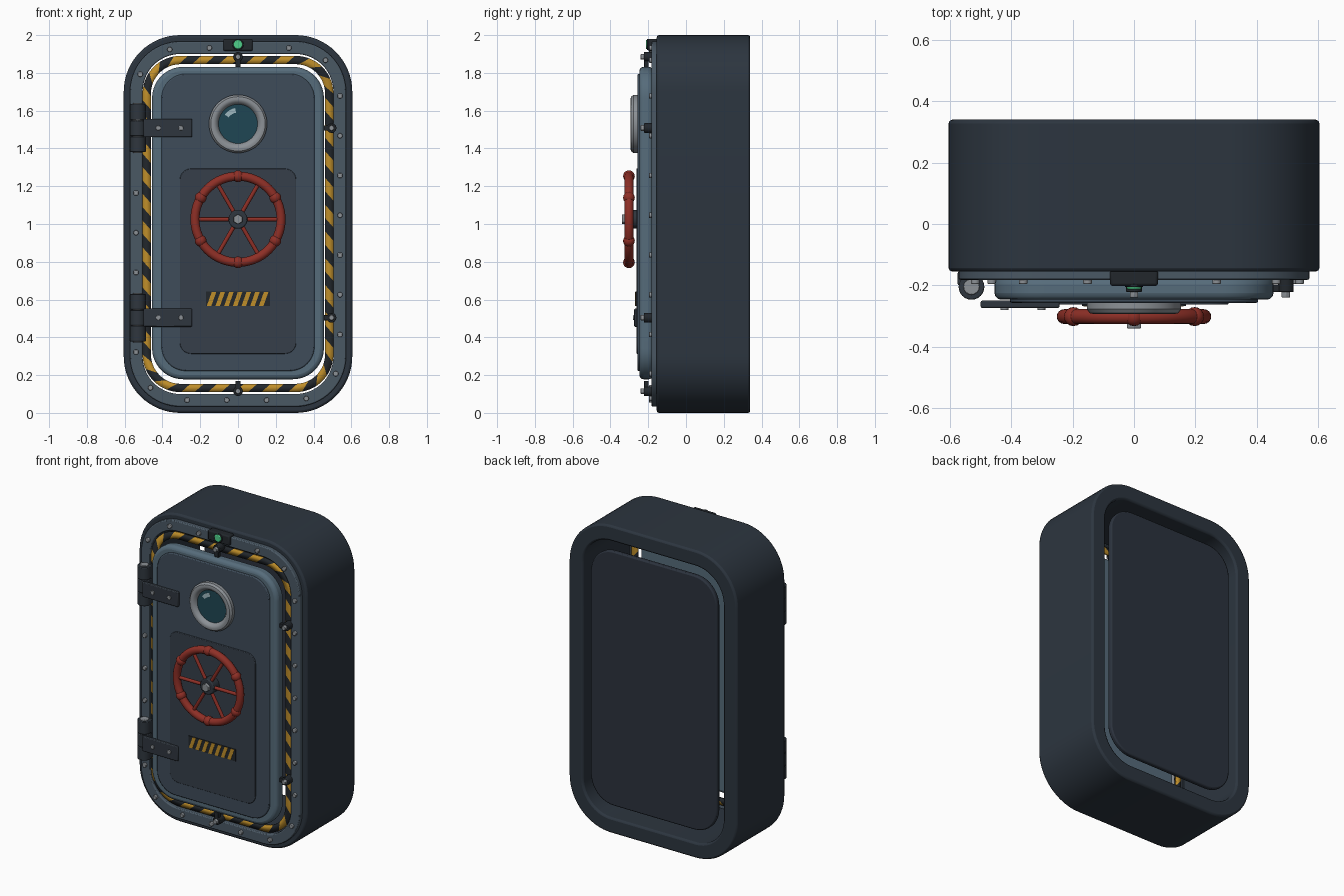
import bpy, bmesh, math
from math import sin, cos, pi, radians
from mathutils import Vector

if "Cube" in bpy.data.objects:
    bpy.data.objects.remove(bpy.data.objects["Cube"])

def mat(name, hexcol):
    m = bpy.data.materials.new(name)
    c = [int(hexcol[i:i + 2], 16) / 255 for i in (0, 2, 4)]
    m.diffuse_color = [((v + .055) / 1.055) ** 2.4 for v in c] + [1]
    m.use_nodes = True
    m.node_tree.nodes["Principled BSDF"].inputs["Base Color"].default_value = m.diffuse_color
    return m

HULL, FLANGE = mat("hull", "2C353F"), mat("flange", "4A5864")
RIM, PANEL, PLATE = mat("rim", "566C7B"), mat("panel", "3E4C5A"), mat("plate", "363F4A")
DARK, STEEL, RED = mat("dark", "22272C"), mat("steel", "8C9196"), mat("red", "8E2F26")
YELLOW, GLASS, GREEN = mat("yellow", "C08F2A"), mat("glass", "1F4654"), mat("green", "4FD08A")
SHINE, HINGE, BACK = mat("shine", "9FB8C0"), mat("hinge", "2F363E"), mat("backing", "2B323D")

def finish(name, bm, m, bevel=0, seg=2):
    bmesh.ops.recalc_face_normals(bm, faces=bm.faces)
    me = bpy.data.meshes.new(name)
    bm.to_mesh(me)
    bm.free()
    ob = bpy.data.objects.new(name, me)
    bpy.context.collection.objects.link(ob)
    me.materials.append(m)
    if bevel:
        b = ob.modifiers.new("bevel", "BEVEL")
        b.width, b.segments, b.limit_method, b.angle_limit = bevel, seg, "ANGLE", radians(40)
    bpy.ops.object.select_all(action="DESELECT")
    ob.select_set(True)
    bpy.context.view_layer.objects.active = ob
    bpy.ops.object.shade_smooth_by_angle(angle=radians(35))
    return ob

def rounded(hw, z0, z1, r, n=10):
    """Rounded rectangle in x,z, counter-clockwise seen from the front."""
    pts = []
    for cx, cz, a0 in ((hw - r, z1 - r, 0), (r - hw, z1 - r, 90), (r - hw, z0 + r, 180), (hw - r, z0 + r, 270)):
        for i in range(n + 1):
            a = radians(a0 + 90 * i / n)
            pts.append((cx + r * cos(a), cz + r * sin(a)))
    return pts

def prism(name, pts, y0, y1, m, bevel=0, hole=None, seg=2):
    """Extrude an x,z outline along y, optionally with a matching hole outline."""
    bm = bmesh.new()
    ring = lambda p, y: [bm.verts.new((x, y, z)) for x, z in p]
    a, b = ring(pts, y0), ring(pts, y1)
    n = len(pts)
    def bridge(p, q):
        for i in range(n):
            j = (i + 1) % n
            bm.faces.new((p[i], p[j], q[j], q[i]))
    bridge(a, b)
    if hole:
        c, d = ring(hole, y0), ring(hole, y1)
        bridge(a, c)
        bridge(b, d)
        bridge(c, d)
    else:
        bm.faces.new(a)
        bm.faces.new(b)
    return finish(name, bm, m, bevel, seg)

def box(name, x0, x1, y0, y1, z0, z1, m, bevel=.005):
    return prism(name, [(x0, z0), (x1, z0), (x1, z1), (x0, z1)], y0, y1, m, bevel)

def rod(name, p, q, r, m, sides=16, bevel=0):
    p, q = Vector(p), Vector(q)
    bm = bmesh.new()
    bmesh.ops.create_cone(bm, cap_ends=True, segments=sides, radius1=r, radius2=r, depth=(q - p).length)
    bmesh.ops.rotate(bm, verts=bm.verts, matrix=Vector((0, 0, 1)).rotation_difference(q - p).to_matrix())
    bmesh.ops.translate(bm, verts=bm.verts, vec=(p + q) / 2)
    return finish(name, bm, m, bevel)

def ball(name, c, r, m):
    bm = bmesh.new()
    bmesh.ops.create_uvsphere(bm, u_segments=16, v_segments=10, radius=r)
    bmesh.ops.translate(bm, verts=bm.verts, vec=c)
    return finish(name, bm, m)

def lathe(name, prof, x, z, m, n=48):
    """Closed (radius, y) profile spun about the y direction through x,z."""
    bm = bmesh.new()
    rings = [[bm.verts.new((x + r * cos(2 * pi * i / n), y, z + r * sin(2 * pi * i / n))) for r, y in prof]
             for i in range(n)]
    k = len(prof)
    for i in range(n):
        a, b = rings[i], rings[(i + 1) % n]
        for j in range(k):
            bm.faces.new((a[j], a[(j + 1) % k], b[(j + 1) % k], b[j]))
    return finish(name, bm, m)

def walker(pts):
    """Return the perimeter and a function giving point and outward normal at arc length s."""
    vs = [Vector(p) for p in pts]
    segs = [(a, b, (b - a).length) for a, b in zip(vs, vs[1:] + vs[:1]) if (b - a).length > 1e-6]
    total = sum(l for _, _, l in segs)
    def at(s):
        s %= total
        for a, b, l in segs:
            if s <= l:
                t = (b - a) / l
                return a + t * s, Vector((t.y, -t.x))
            s -= l
        return at(0)
    return total, at

# deep frame, front flange and rear backing
prism("frame", rounded(.605, 0, 2, .30, 16), -.155, .34, HULL, .012, rounded(.505, .10, 1.90, .20, 16))
prism("flange", rounded(.572, .033, 1.967, .268, 16), -.182, -.15, FLANGE, .006,
      rounded(.505, .10, 1.90, .20, 16))
prism("backing_panel", rounded(.454, .178, 1.832, .165), .30, .332, BACK, .008)

# hazard striped ring around the opening
total, at = walker(rounded(.483, .132, 1.868, .178, 24))
bm, N, STRIPES = bmesh.new(), 432, 36
rows = []
for i in range(N):
    s = total * i / N
    p, n = at(s)
    q, k = at(s + .05)
    o, c = p + n * .022, q - k * .022
    rows.append((bm.verts.new((o.x, -.172, o.y)), bm.verts.new((c.x, -.172, c.y))))
for i in range(N):
    a, b = rows[i], rows[(i + 1) % N]
    f = bm.faces.new((a[0], b[0], b[1], a[1]))
    f.material_index = (i * 2 * STRIPES // N) % 2
ring = finish("hazard_ring", bm, YELLOW)
ring.data.materials.append(DARK)
ring.modifiers.new("thick", "SOLIDIFY").thickness = .012

# flange bolts
total, at = walker(rounded(.54, .068, 1.932, .24, 16))
for i in range(26):
    p, _ = at(total - .014 - total * i / 26)
    if (p.x < -.45 and min(abs(p.y - 1.51), abs(p.y - .505)) < .14) or (abs(p.x) < .09 and p.y > 1.8):
        continue
    rod("flange_bolt", (p.x, -.175, p.y), (p.x, -.196, p.y), .014, STEEL, 12, .003)

# door slab with raised panels
prism("door_slab", rounded(.455, .178, 1.832, .165), -.247, -.175, RIM, .022, seg=3)
prism("door_panel", rounded(.405, .222, 1.795, .13), -.257, -.24, PANEL, .006)
prism("wheel_plate", rounded(.308, .313, 1.293, .06), -.263, -.25, PLATE, .003)

# porthole
lathe("porthole_ring", [(.154, -.25), (.154, -.278), (.144, -.291), (.130, -.294), (.117, -.289),
                        (.104, -.272), (.100, -.25)], 0, 1.53, STEEL)
rod("porthole_glass", (0, -.25, 1.53), (0, -.270, 1.53), .104, GLASS, 48)
arc = lambda r, a: (r * cos(radians(a)), 1.53 + r * sin(radians(a)))
prism("glass_glint", [arc(.085, a) for a in range(100, 146, 9)] + [arc(.06, a) for a in range(145, 99, -9)],
      -.272, -.268, SHINE)

# handwheel
WY, WZ = -.302, 1.025
lathe("wheel_rim", [(.228 + .024 * cos(pi * i / 8), WY + .024 * sin(pi * i / 8)) for i in range(16)], 0, WZ, RED, 64)
for i in range(6):
    a, b = pi / 3 * i, pi / 3 * i + pi / 6
    rod("wheel_spoke", (.03 * cos(a), WY, WZ + .03 * sin(a)), (.225 * cos(a), WY, WZ + .225 * sin(a)), .011, RED, 12)
    ball("wheel_grip", (.228 * cos(b), WY, WZ + .228 * sin(b)), .031, RED)
rod("wheel_hub", (0, -.255, WZ), (0, -.322, WZ), .05, HINGE, 32, .006)
rod("hub_nut", (0, -.31, WZ), (0, -.34, WZ), .027, STEEL, 6, .003)

# small hazard plate
box("hazard_plate", -.17, .17, -.267, -.26, .565, .642, DARK, 0)
for i in range(7):
    x = -.165 + .046 * i
    prism("hazard_stripe", [(x, .567), (x + .024, .567), (x + .05, .640), (x + .026, .640)], -.269, -.264, YELLOW)

# hinges
for z in (1.508, .504):
    box("hinge_leaf", -.575, -.495, -.20, -.155, z - .125, z + .125, HINGE)
    for k in (-1, 0, 1):
        rod("hinge_knuckle", (-.53, -.205, z + k * .085 - .041), (-.53, -.205, z + k * .085 + .041), .042, HINGE, 24, .004)
    rod("hinge_pin", (-.53, -.205, z - .132), (-.53, -.205, z + .132), .026, STEEL, 16, .003)
    box("hinge_strap", -.50, -.243, -.274, -.250, z - .048, z + .048, HINGE)
    for x in (-.422, -.302):
        rod("strap_bolt", (x, -.27, z), (x, -.281, z), .013, STEEL, 12, .002)

# clamping dogs: post, cap and finger pointing at the door
for x, z, dx, dz in ((.495, 1.508, -1, 0), (.495, .504, -1, 0), (0, 1.885, 0, -1), (0, .115, 0, 1)):
    rod("dog_post", (x, -.155, z), (x, -.222, z), .026, DARK, 16, .004)
    rod("dog_cap", (x, -.215, z), (x, -.240, z), .016, STEEL, 6, .003)
    ex, ez = x + dx * .055, z + dz * .055
    h = .014
    box("dog_finger", min(x, ex) - h * abs(dz), max(x, ex) + h * abs(dz), -.222, -.198,
        min(z, ez) - h * abs(dx), max(z, ez) + h * abs(dx), DARK, .003)

# status light
box("light_housing", -.078, .078, -.202, -.15, 1.917, 1.98, DARK, .008)
rod("light_bezel", (0, -.195, 1.95), (0, -.206, 1.95), .03, DARK, 24, .003)
rod("status_light", (0, -.2, 1.95), (0, -.213, 1.95), .024, GREEN, 24, .004)
